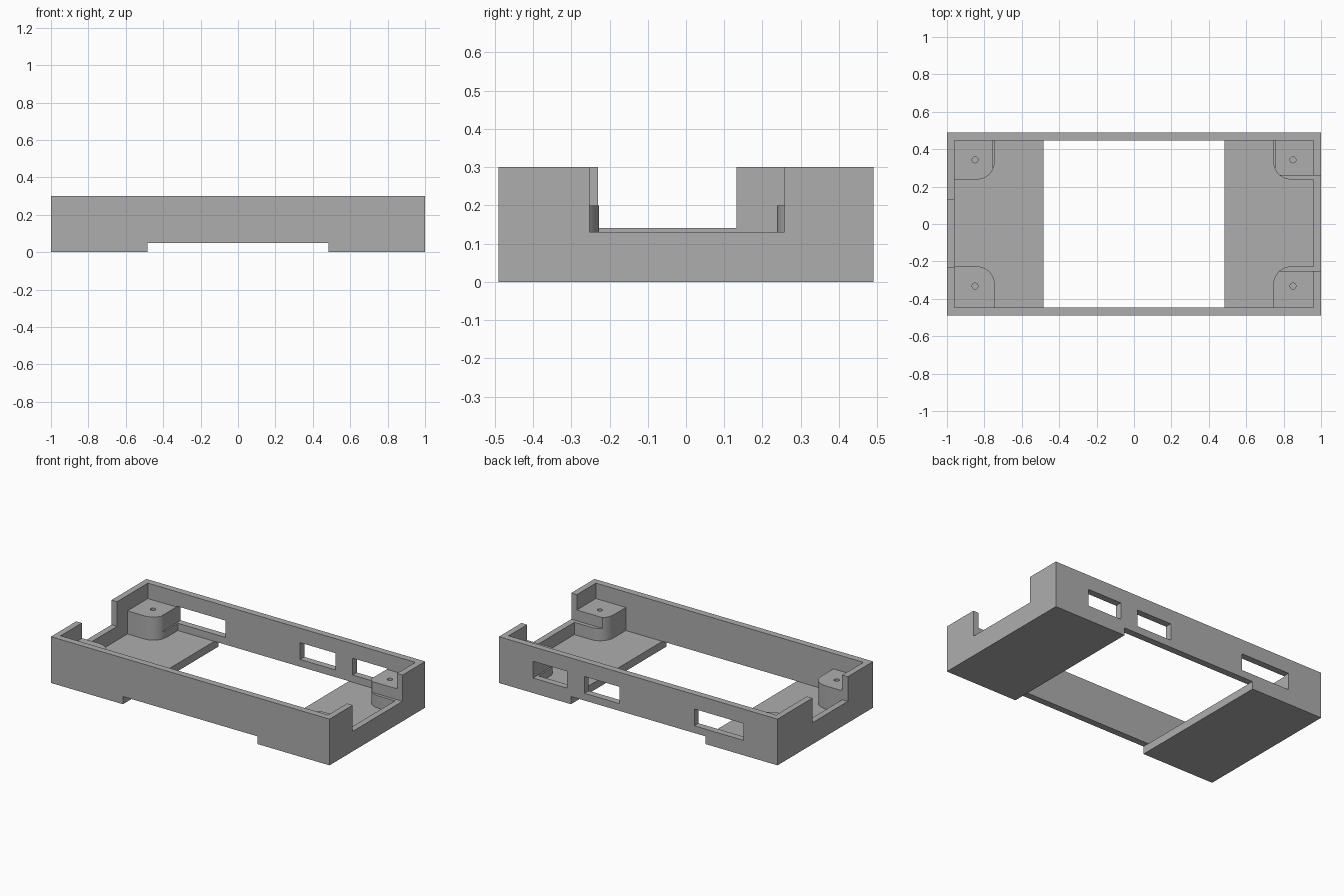
import bpy, bmesh
from math import sin, cos, pi, radians

cube = bpy.data.objects.get("Cube")
if cube:
    bpy.data.objects.remove(cube, do_unlink=True)

grey = bpy.data.materials.new("plain grey")
grey.use_nodes = True
grey.diffuse_color = (0.42, 0.42, 0.42, 1)
grey.node_tree.nodes["Principled BSDF"].inputs["Base Color"].default_value = (0.42, 0.42, 0.42, 1)


def prism(name, points, z0, z1):
    """Extrude a flat outline from z0 up to z1."""
    bm = bmesh.new()
    face = bm.faces.new([bm.verts.new((x, y, z0)) for x, y in points])
    top = bmesh.ops.extrude_face_region(bm, geom=[face])["geom"]
    verts = [v for v in top if isinstance(v, bmesh.types.BMVert)]
    bmesh.ops.translate(bm, verts=verts, vec=(0, 0, z1 - z0))
    bmesh.ops.recalc_face_normals(bm, faces=bm.faces[:])
    mesh = bpy.data.meshes.new(name)
    bm.to_mesh(mesh)
    bm.free()
    mesh.materials.append(grey)
    ob = bpy.data.objects.new(name, mesh)
    bpy.context.collection.objects.link(ob)
    return ob


def box(name, x0, x1, y0, y1, z0, z1):
    return prism(name, [(x0, y0), (x1, y0), (x1, y1), (x0, y1)], z0, z1)


def combine(target, tool, operation):
    """Apply a boolean and discard the tool."""
    mod = target.modifiers.new(operation, 'BOOLEAN')
    mod.operation, mod.solver, mod.object = operation, 'EXACT', tool
    tool.hide_render = True
    bpy.ops.object.select_all(action='DESELECT')
    bpy.context.view_layer.objects.active = target
    target.select_set(True)
    bpy.ops.object.modifier_apply(modifier=mod.name)
    bpy.data.objects.remove(tool, do_unlink=True)


def cut(*bounds):
    combine(tray, box("cutter", *bounds), 'DIFFERENCE')


# Tray shell: hollow inside, with the middle of the floor left open
WALL_X, WALL_Y, FLOOR = 0.96, 0.447, 0.05
tray = box("tray", -1, 1, -0.49, 0.49, 0, 0.3)
cut(-WALL_X, WALL_X, -WALL_Y, WALL_Y, FLOOR, 0.5)
cut(-0.483, 0.483, -0.6, 0.6, -0.1, FLOOR)

# Corner posts with one rounded inner corner
POST_X, R = 0.745, 0.095
corners = [(sx, sy, edge) for sx in (-1, 1) for sy, edge in ((-1, 0.227), (1, 0.238))]
for sx, sy, edge in corners:
    outline = [(0.98, 0.47), (0.98, edge)]
    for i in range(13):
        a = i / 12 * pi / 2
        outline.append((POST_X + R - R * sin(a), edge + R - R * cos(a)))
    outline.append((POST_X, 0.47))
    post = prism("post", [(sx * x, sy * y) for x, y in outline], 0.03, 0.2)
    combine(tray, post, 'UNION')

# Open notches in the two end walls
cut(0.7, 1.1, -0.252, 0.258, 0.13, 0.5)
cut(-1.1, -WALL_X, -0.23, 0.132, 0.14, 0.5)

# Port openings in the back wall
for x0, x1 in ((0.51, 0.755), (0.133, 0.385), (-0.755, -0.403)):
    cut(x0, x1, 0.3, 0.6, 0.097, 0.206)

# Screw holes in the posts
for sx, sy, edge in corners:
    ring = [(sx * 0.85 + 0.016 * cos(i * pi / 10),
             sy * (edge + 0.105) + 0.016 * sin(i * pi / 10)) for i in range(20)]
    combine(tray, prism("hole", ring, 0.07, 0.4), 'DIFFERENCE')

bpy.ops.object.select_all(action='DESELECT')
tray.select_set(True)
bpy.context.view_layer.objects.active = tray
bpy.ops.object.shade_smooth_by_angle(angle=radians(30))
